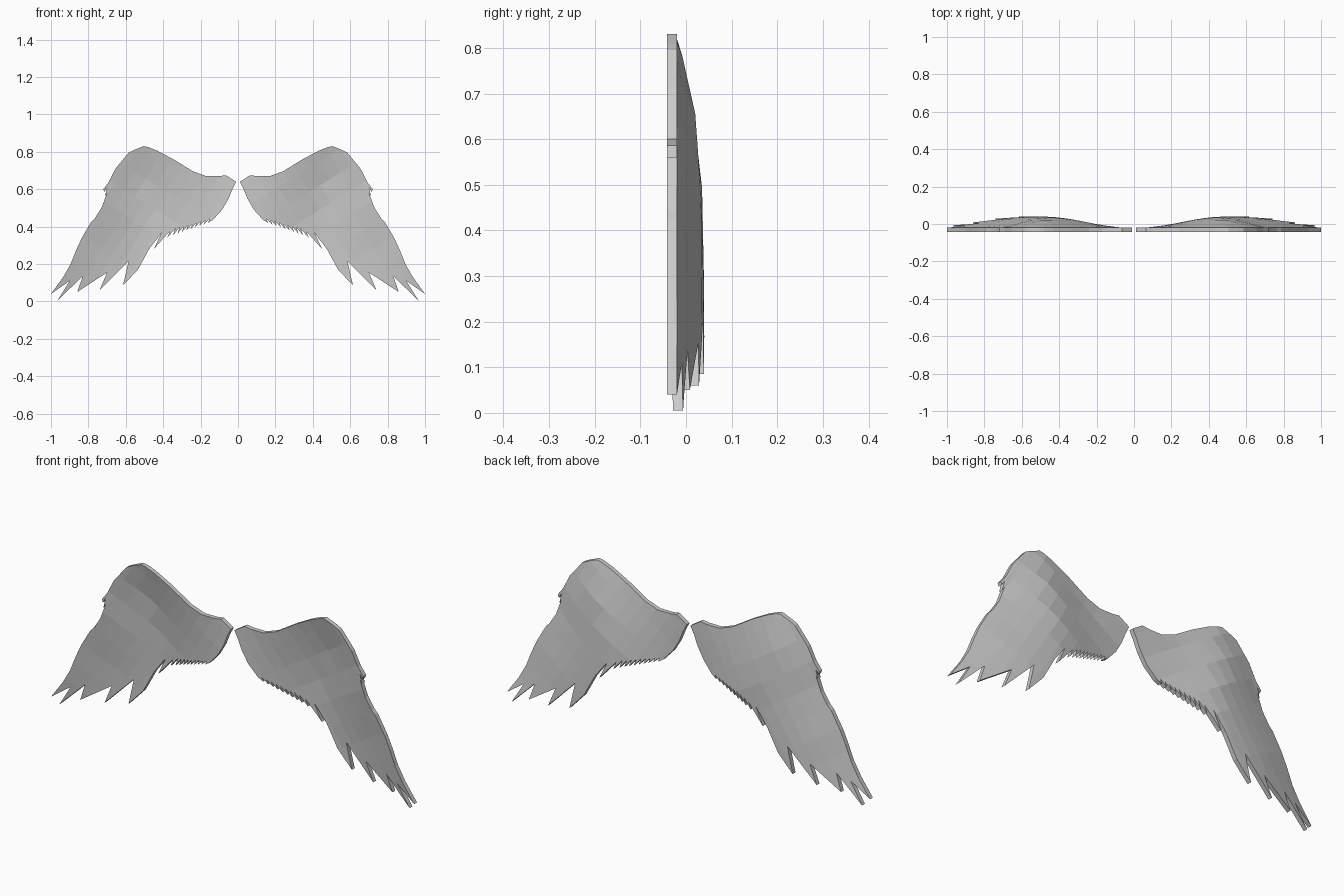
import bpy
import bmesh
import math
from mathutils import Vector
from mathutils.geometry import intersect_point_line

if "Cube" in bpy.data.objects:
    bpy.data.objects.remove(bpy.data.objects["Cube"])

THICKNESS = 0.022

# One flat grey for both wings
grey = bpy.data.materials.new("feather grey")
grey.use_nodes = True
colour = (0.6, 0.6, 0.6, 1)
grey.diffuse_color = colour
grey.node_tree.nodes["Principled BSDF"].inputs["Base Color"].default_value = colour

# Leading edge from the root, over the wrist, to the wing tip (x, z)
upper_edge = [(.01, .64), (.065, .675), (.1, .67), (.17, .67), (.24, .695), (.345, .76),
              (.43, .805), (.48, .825), (.505, .83), (.555, .81), (.585, .795), (.655, .71)]
outer_edge = [(.69, .64), (.72, .6), (.715, .585), (.7, .61), (.712, .56), (.7, .58),
              (.73, .5), (.772, .435), (.755, .455), (.785, .425), (.835, .34),
              (.865, .275), (.895, .2), (.935, .13)]
# Long flight feathers, alternating tip and notch
flight_feathers = [(1, .04), (.9, .11), (.965, .005), (.83, .135), (.86, .05), (.7, .155),
                   (.74, .06), (.585, .215), (.615, .085), (.535, .17), (.475, .28),
                   (.41, .365), (.45, .28), (.365, .375), (.378, .34)]
inner_edge = [(.135, .435), (.085, .49), (.05, .55), (.03, .6)]


def short_feathers(start, end, count):
    """Row of little feather tips along the trailing edge."""
    points = []
    for i in range(count):
        p = Vector(start).lerp(Vector(end), i / count)
        size = 1.3 - i / count
        points += [p + Vector((-.005, .012)), p + Vector((.006, -.02)) * size]
    return points


outline = (upper_edge + outer_edge + flight_feathers
           + short_feathers((.34, .378), (.135, .435), 9) + inner_edge)
leading = [Vector((x, z, 0)) for x, z in upper_edge + outer_edge + flight_feathers[:1]]


def edge_distance(x, z):
    """Distance from a point on the wing to its leading edge."""
    p = Vector((x, z, 0))
    best = 1
    for a, b in zip(leading, leading[1:]):
        near, t = intersect_point_line(p, a, b)
        near = a.lerp(b, min(max(t, 0), 1))
        best = min(best, (p - near).length)
    return best


def arch(x, z):
    """Depth of the cupped back surface."""
    rise = math.sin(math.pi / 2 * min(edge_distance(x, z) / .34, 1))
    root = (1 - math.cos(math.pi * min(x / .5, 1))) / 2
    return -.02 + .06 * rise * root


def cut(bm, direction, spacing):
    """Slice the sheet into parallel bands."""
    for i in range(-20, 21):
        bmesh.ops.bisect_plane(bm, geom=bm.verts[:] + bm.edges[:] + bm.faces[:], dist=1e-5,
                               plane_co=Vector((.5, 0, .4)) + direction * spacing * i,
                               plane_no=direction)


def make_wing(name, side):
    bm = bmesh.new()
    bm.faces.new([bm.verts.new((x, 0, z)) for x, z in outline])
    # Facet bands along and across the feathers
    along = Vector((.5, 0, -.8)).normalized()
    cut(bm, Vector((.8, 0, .5)).normalized(), .065)
    cut(bm, along, .11)
    for v in bm.verts:
        v.co.y = arch(v.co.x, v.co.z)
    # Thickness towards the front
    result = bmesh.ops.extrude_face_region(bm, geom=bm.faces[:], use_keep_orig=True)
    front = [g for g in result["geom"] if isinstance(g, bmesh.types.BMVert)]
    bmesh.ops.translate(bm, verts=front, vec=(0, -THICKNESS, 0))
    for v in bm.verts:
        v.co.x *= side
    bmesh.ops.recalc_face_normals(bm, faces=bm.faces[:])
    mesh = bpy.data.meshes.new(name)
    bm.to_mesh(mesh)
    bm.free()
    mesh.materials.append(grey)
    bpy.context.collection.objects.link(bpy.data.objects.new(name, mesh))


make_wing("left_wing", 1)
make_wing("right_wing", -1)
